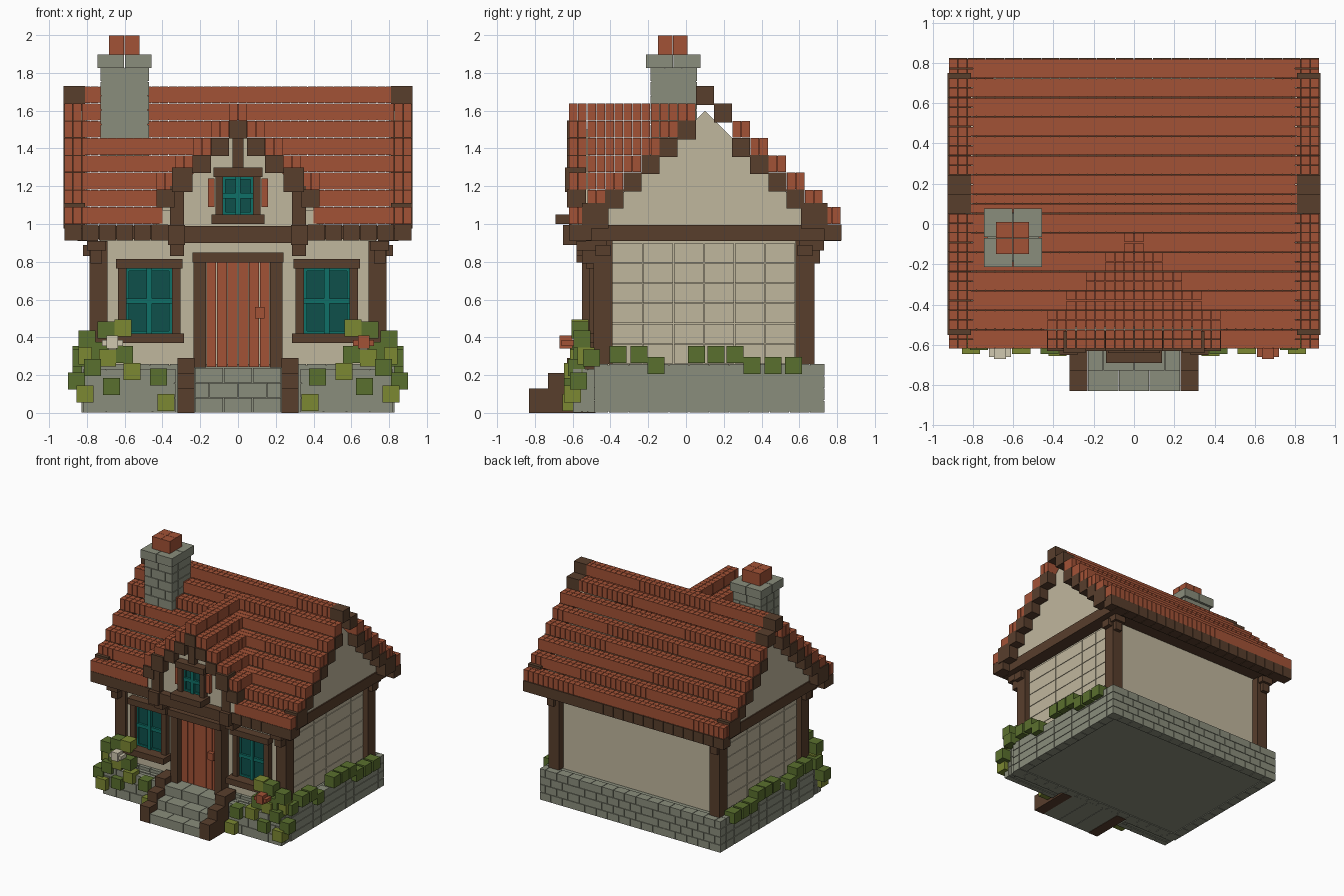
import bpy, bmesh, math
from mathutils import Vector

cube = bpy.data.objects.get("Cube")
if cube:
    bpy.data.objects.remove(cube, do_unlink=True)


def material(name, *rgb):
    lin = [(c / 255 / 12.92 if c < 11 else ((c / 255 + 0.055) / 1.055) ** 2.4) for c in rgb]
    m = bpy.data.materials.new(name)
    m.use_nodes = True
    m.diffuse_color = (*lin, 1)
    m.node_tree.nodes["Principled BSDF"].inputs["Base Color"].default_value = (*lin, 1)
    return m


TILE = material("terracotta", 162, 82, 54)
WOOD = material("dark wood", 88, 62, 44)
PLASTER = material("cream plaster", 192, 183, 157)
STONE = material("grey stone", 138, 141, 124)
GLASS = material("dark teal glass", 14, 80, 75)
TEAL = material("teal bars", 15, 112, 103)
LEAF = material("leaf green", 90, 112, 46)
LEAF_LIGHT = material("light leaf green", 124, 136, 50)
PETAL = material("pale petals", 208, 200, 176)


def mirror(boxes):
    """Boxes together with their reflection in x."""
    return boxes + [(-b[1], -b[0], *b[2:]) for b in boxes]


def finish(name, bm, mat):
    mesh = bpy.data.meshes.new(name)
    bmesh.ops.recalc_face_normals(bm, faces=bm.faces)
    bm.to_mesh(mesh)
    bm.free()
    mesh.materials.append(mat)
    bpy.context.collection.objects.link(bpy.data.objects.new(name, mesh))


def build(name, mat, boxes, gap=0.0):
    """One object from boxes given as x0, x1, y0, y1, z0, z1."""
    bm = bmesh.new()
    for b in boxes:
        size = Vector((b[1] - b[0] - gap, b[3] - b[2] - gap, b[5] - b[4] - gap))
        mid = Vector((b[0] + b[1], b[2] + b[3], b[4] + b[5])) / 2
        for v in bmesh.ops.create_cube(bm, size=1)["verts"]:
            v.co = v.co * size + mid
    finish(name, bm, mat)


def prism(name, mat, points, depth):
    """Flat polygon extruded along a vector."""
    bm = bmesh.new()
    face = bm.faces.new([bm.verts.new(p) for p in points])
    new = bmesh.ops.extrude_face_region(bm, geom=[face])["geom"]
    bmesh.ops.translate(bm, vec=depth, verts=[g for g in new if isinstance(g, bmesh.types.BMVert)])
    finish(name, bm, mat)


def split(a, b, length, shift=0.0):
    """Cut a span into pieces, optionally with a running offset."""
    n = max(1, round((b - a) / length))
    w = (b - a) / n
    cuts = [a] + [a + w * (i + shift) for i in range(0 if shift else 1, n)] + [b]
    return list(zip(cuts, cuts[1:]))


def masonry(x0, x1, y0, y1, z0, z1, rows, length, depth=0.08):
    """Courses of blocks around a solid core."""
    e = 0.006
    out = [(x0 + e, x1 - e, y0 + e, y1 - e, z0 + e, z1 - e)]
    for r, (a, b) in enumerate(split(z0, z1, (z1 - z0) / rows)):
        for p, q in split(x0, x1, length, 0.5 * (r % 2)):
            out += [(p, q, y0, y0 + depth, a, b), (p, q, y1 - depth, y1, a, b)]
        for p, q in split(y0 + depth, y1 - depth, length):
            out += [(x0, x0 + depth, p, q, a, b), (x1 - depth, x1, p, q, a, b)]
    return out


# Stone base, front planters and steps
build("stone_base", STONE, masonry(-0.83, 0.83, -0.49, 0.735, 0, 0.26, 4, 0.105), 0.004)
planter = masonry(0.33, 0.82, -0.6, -0.47, 0, 0.235, 3, 0.12, 0.05)
build("front_planters", STONE, mirror(planter), 0.004)
steps, stringers = [], []
for i in range(3):
    y = -0.83 + 0.1 * i
    for p, q in split(-0.23, 0.23, 0.15, 0.5 * (i % 2)):
        steps.append((p, q, y, -0.46, 0.08 * i, 0.08 * (i + 1)))
    stringers.append((0.23, 0.32, y, y + 0.1 if i < 2 else -0.48, 0, 0.13 + 0.08 * i))
build("entry_steps", STONE, steps, 0.003)
build("step_sides", WOOD, mirror(stringers))

# Walls with panelled sides
build("house_walls", PLASTER, [(-0.73, 0.73, -0.46, 0.62, 0.25, 0.95)])
panels = [(0.72, 0.745, p, q, a, b) for p, q in split(-0.39, 0.58, 0.16)
          for a, b in split(0.26, 0.9, 0.115)]
build("side_wall_panels", PLASTER, mirror(panels), 0.004)

# Timber posts, brackets and beams
frame = []
for y0, y1, cap0, cap1 in ((-0.49, -0.39, -0.58, -0.42), (0.58, 0.68, 0.6, 0.73)):
    frame += [(0.69, 0.785, y0, y1, 0.26, 0.91),
              (0.73, 0.82, y0 + 0.01, y1 - 0.01, 0.83, 0.89),
              (0.7, 0.8, cap0, cap1, 0.86, 0.91),
              (0.72, 0.78, cap0 + 0.03, cap1 - 0.02, 0.79, 0.87)]
build("corner_posts", WOOD, mirror(frame))
build("gable_beams", WOOD, mirror([(0.74, 0.85, -0.53, 0.82, 0.91, 0.995)]))
build("soffit", WOOD, [(-0.8, 0.8, -0.53, 0.72, 0.92, 0.99)])
eaves = [(p, q, 0.73, 0.825, 0.91, 1.0) for p, q in split(-0.92, 0.92, 0.092)]
eaves += mirror([(p, q, -0.62, -0.5, 0.91, 1.0) for p, q in split(0.37, 0.92, 0.092)])
build("eave_beams", WOOD, eaves, 0.003)

# Main roof of stepped tile rows
RIDGE, RUN, RISE, TOP = 0.1, 0.096, 0.0914, 1.73
tiles, under, trim = [], [], []
for i in range(8):
    top = TOP - RISE * i
    outer = RUN / 2 + RUN * i
    for side in (-1, 1):
        a, b = sorted((RIDGE + side * (outer - RUN), RIDGE + side * outer))
        if i == 0:
            a, b = sorted((RIDGE, RIDGE + side * outer))
        front_eave = side < 0 and i == 7
        bare = i == 0 or (i == 1 and side > 0)
        for p, q in split(-0.92, 0.92, 0.046):
            mid = abs(p + q) / 2
            if (front_eave and mid < 0.4) or (bare and mid > 0.81):
                continue
            for c, d in split(a, b, 0.048):
                tiles.append((p, q, c, d, top - RISE, top))
        x_in = 0.4 if front_eave else 0.0
        under += mirror([(x_in, 0.8, a + 0.004, b - 0.004, top - RISE + 0.004, top - 0.004)])
        # Barge boards under the tile ends
        drop = 0 if bare else RISE
        if i < 7:
            trim += mirror([(0.81, 0.925, a, b, top - drop - 0.1, top - drop)])
build("roof_tiles", TILE, tiles, 0.003)
build("roof_underlay", TILE, under)
trim += mirror([(0.81, 0.925, RIDGE + s * 0.58 - 0.07, RIDGE + s * 0.58 + 0.07, 0.975, 1.11) for s in (-1, 1)])
build("gable_trim", WOOD, trim)
for name, x in (("left_gable", 0.8), ("right_gable", -0.84)):
    prism(name, PLASTER, [(x, RIDGE - 0.62, 0.98), (x, RIDGE + 0.62, 0.98), (x, RIDGE, 1.6)], (0.04, 0, 0))

# Dormer roof, running back into the main roof
tiles, trim = [], []
for j in range(5):
    top = TOP - RISE * (j + 1)
    x0, x1 = max(0, RUN * (j - 0.5)), RUN * (j + 0.5)
    back = RIDGE - RUN / 2 - RUN * j
    for p, q in split(x0, x1, 0.048):
        for c, d in split(-0.62, back, 0.048):
            tiles.append((p, q, c, d, top - RISE, top))
    trim.append((x0, x1, -0.63, -0.53, top - RISE - 0.095, top - RISE))
build("dormer_tiles", TILE, mirror(tiles), 0.003)
trim += [(0.24, 0.35, -0.64, -0.53, 1.17, 1.3),
         (0.285, 0.36, -0.62, -0.53, 0.98, 1.2),
         (0.28, 0.37, -0.65, -0.5, 0.89, 0.995),
         (0.285, 0.36, -0.58, -0.45, 0.83, 0.9)]
build("dormer_trim", WOOD, mirror(trim))
build("dormer_beam", WOOD, [(-0.29, 0.29, -0.63, -0.45, 0.9, 0.99), (-0.03, 0.03, -0.61, -0.55, 1.3, 1.48)])
prism("dormer_gable", PLASTER, [(-0.45, -0.57, 0.98), (0.45, -0.57, 0.98), (0.43, -0.57, 1.08), (0, -0.57, 1.5),
                                (-0.43, -0.57, 1.08)], (0, 0.06, 0))
build("dormer_end_blocks", PLASTER, mirror([(0.36, 0.435, -0.61, -0.53, 0.99, 1.075)]))


# Windows
def window(name, x, y, z0, z1, half, bar, sill):
    """Glass, bars and timber surround; y is the wall plane."""
    mid = (z0 + z1) / 2
    build(name + "_glass", GLASS, [(x - half, x + half, y - 0.012, y + 0.02, z0, z1)])
    h, t = half, 0.014
    build(name + "_bars", TEAL, [(x - t, x + t, y - 0.035, y, z0, z1), (x - h, x + h, y - 0.03, y, mid - t, mid + t),
                                 (x - h, x - h + t, y - 0.022, y, z0, z1), (x + h - t, x + h, y - 0.022, y, z0, z1),
                                 (x - h, x + h, y - 0.022, y, z0, z0 + t), (x - h, x + h, y - 0.022, y, z1 - t, z1)])
    build(name + "_frame", WOOD, [(x - h - bar, x - h, y - 0.05, y + 0.01, z0, z1),
                                  (x + h, x + h + bar, y - 0.05, y + 0.01, z0, z1),
                                  (x - h - bar - 0.01, x + h + bar + 0.01, y - 0.07, y + 0.01, z1, z1 + 0.05),
                                  (x - h - bar - 0.02, x + h + bar + 0.02, y - sill, y + 0.01, z0 - 0.05, z0)])


window("left_window", 0.47, -0.46, 0.42, 0.765, 0.12, 0.045, 0.11)
window("right_window", -0.47, -0.46, 0.42, 0.765, 0.12, 0.045, 0.11)
window("dormer_window", 0, -0.57, 1.05, 1.25, 0.08, 0.04, 0.12)
build("dormer_shutters", TILE, mirror([(0.125, 0.16, -0.6, -0.56, 1.09, 1.24)]))

# Door of upright planks
build("door_planks", TILE, [(p, q, -0.5, -0.44, 0.24, 0.8) for p, q in split(-0.17, 0.17, 0.057)], 0.004)
build("door_handle", TILE, [(0.09, 0.14, -0.53, -0.49, 0.5, 0.56)])
build("door_frame", WOOD, mirror([(0.17, 0.235, -0.55, -0.45, 0.24, 0.8)]) + [(-0.24, 0.24, -0.58, -0.45, 0.795, 0.85)])

# Chimney
build("chimney_stack", STONE, masonry(-0.73, -0.47, -0.19, 0.06, 1.3, 1.83, 7, 0.13), 0.004)
build("chimney_cap", STONE, [(p, q, c, d, 1.825, 1.9) for p, q in split(-0.747, -0.455, 0.146)
                             for c, d in split(-0.215, 0.08, 0.147)], 0.004)
build("chimney_pot", TILE, [(p, q, c, d, 1.895, 2.0) for p, q in split(-0.685, -0.52, 0.08)
                            for c, d in split(-0.15, 0.01, 0.08)], 0.002)


# Leaves and flowers
def tuft(x, y, z, s=0.045):
    return (x - s, x + s, y - s, y + s, z - s, z + s)


side = [tuft(0.83, y, z) for y, z in ((-0.36, 0.31), (-0.25, 0.31), (-0.16, 0.25), (0.055, 0.31), (0.16, 0.31),
                                      (0.26, 0.31), (0.35, 0.25), (0.46, 0.25), (0.57, 0.25))]
build("side_leaves", LEAF, mirror(side))
front = [tuft(x, y, z) for x, y, z in ((0.7, -0.56, 0.44), (0.8, -0.55, 0.39), (0.83, -0.5, 0.29), (0.6, -0.57, 0.31),
                                       (0.855, -0.57, 0.17), (0.67, -0.6, 0.14), (0.77, -0.58, 0.24),
                                       (0.42, -0.6, 0.19), (0.73, -0.55, 0.33))]
build("front_leaves", LEAF, mirror(front))
light = [tuft(x, y, z) for x, y, z in ((0.61, -0.56, 0.45), (0.81, -0.6, 0.1), (0.56, -0.6, 0.22),
                                       (0.38, -0.61, 0.055), (0.69, -0.57, 0.29), (0.8, -0.53, 0.3))]
build("light_leaves", LEAF_LIGHT, mirror(light))
for name, mat, s in (("red_flowers", TILE, 1), ("pale_flowers", PETAL, -1)):
    x = 0.665 * s
    build(name, mat, [(x - 0.055, x + 0.055, -0.66, -0.59, 0.355, 0.385),
                      (x - 0.03, x + 0.03, -0.67, -0.6, 0.34, 0.41)])
